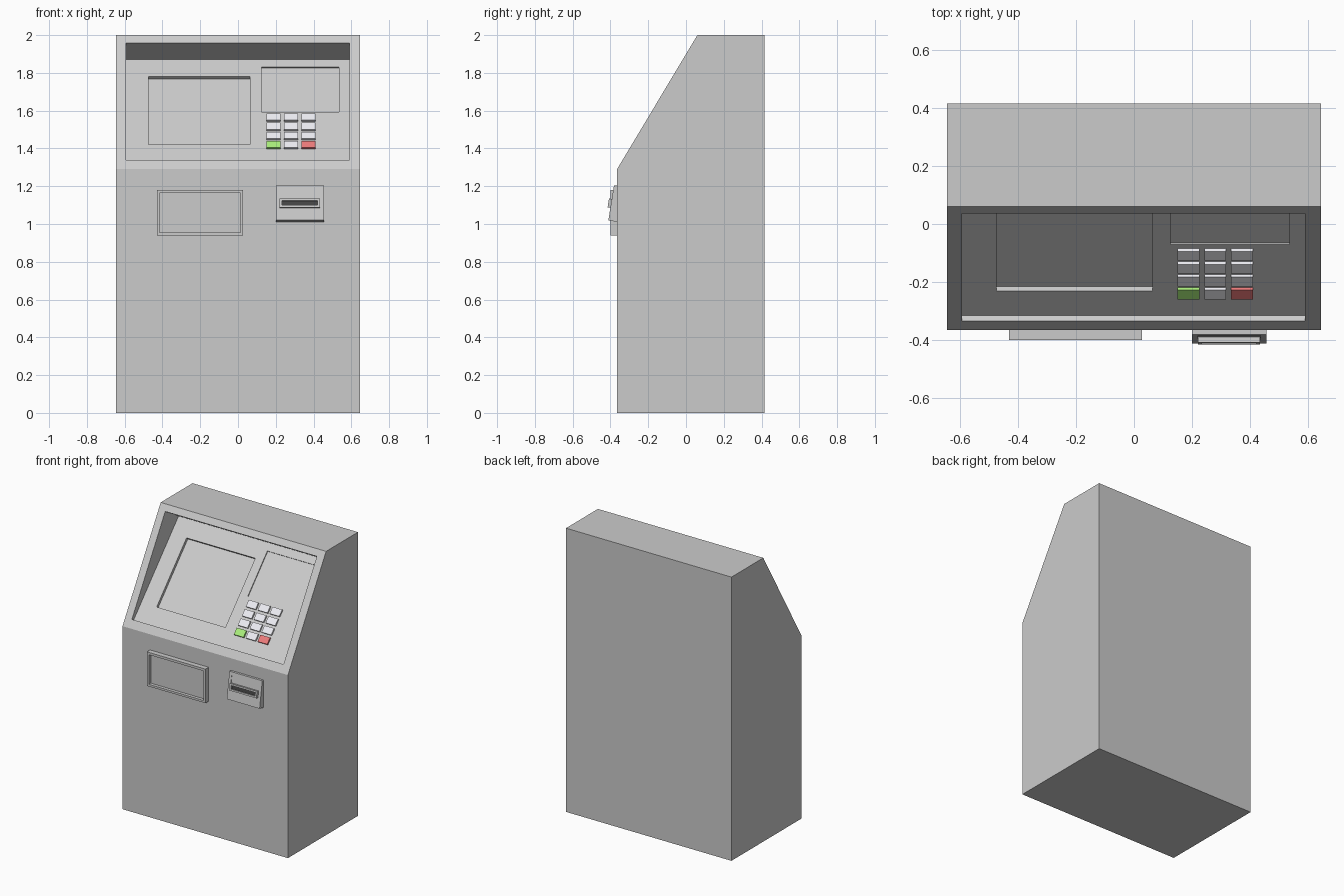
import bpy, bmesh
from mathutils import Vector

if "Cube" in bpy.data.objects:
    bpy.data.objects.remove(bpy.data.objects["Cube"])


def material(name, rgb):
    m = bpy.data.materials.new(name)
    m.diffuse_color = (*rgb, 1)
    m.use_nodes = True
    m.node_tree.nodes["Principled BSDF"].inputs["Base Color"].default_value = m.diffuse_color
    return m


def prism(name, profile, x0, x1, mat=None):
    """Extrude a (y, z) profile between two x positions."""
    bm = bmesh.new()
    face = bm.faces.new([bm.verts.new((x0, y, z)) for y, z in profile])
    ext = bmesh.ops.extrude_face_region(bm, geom=[face])
    moved = [v for v in ext["geom"] if isinstance(v, bmesh.types.BMVert)]
    bmesh.ops.translate(bm, verts=moved, vec=(x1 - x0, 0, 0))
    bmesh.ops.recalc_face_normals(bm, faces=bm.faces)
    mesh = bpy.data.meshes.new(name)
    bm.to_mesh(mesh)
    bm.free()
    obj = bpy.data.objects.new(name, mesh)
    bpy.context.collection.objects.link(obj)
    if mat:
        mesh.materials.append(mat)
    return obj


def box(y0, y1, z0, z1):
    return [(y0, z0), (y1, z0), (y1, z1), (y0, z1)]


def cut(obj, cutter):
    cutter.hide_render = True
    mod = obj.modifiers.new("cut", "BOOLEAN")
    mod.operation = "DIFFERENCE"
    mod.solver = "EXACT"
    mod.object = cutter
    bpy.context.view_layer.objects.active = obj
    bpy.ops.object.modifier_apply(modifier=mod.name)
    bpy.data.objects.remove(cutter)


# directions of the outer slope and of the sunken control panel
slope_out = Vector((-0.858, 0.514))
low, high = Vector((-0.315, 1.328)), Vector((0.185, 1.87))
along = (high - low).normalized()
out = Vector((-along.y, along.x))


def on_panel(s0, s1, h0, h1):
    """Rectangle profile measured along and out of the control panel."""
    return [low + along * s + out * h for s, h in ((s0, h0), (s1, h0), (s1, h1), (s0, h1))]


light = material("light_grey", (0.9, 0.9, 0.9))
dark = material("slot_dark", (0.06, 0.06, 0.06))
key_grey = material("key_grey", (0.85, 0.85, 0.9))
green = material("key_green", (0.4, 0.85, 0.2))
red = material("key_red", (0.85, 0.2, 0.2))

# cabinet with wedge-shaped recess, screen opening and shallow pocket
cabinet = prism("cabinet", [(-0.365, 0), (0.415, 0), (0.415, 2), (0.06, 2), (-0.365, 1.29)], -0.645, 0.645)
cut(cabinet, prism("recess_cutter", [low, high, high + slope_out * 0.25, low + slope_out * 0.1], -0.593, 0.59))
cut(cabinet, prism("screen_cutter", on_panel(0.125, 0.615, -0.022, 0.03), -0.473, 0.063))
cut(cabinet, prism("pocket_cutter", on_panel(0.361, 0.683, -0.007, 0.03), 0.125, 0.535))

# screen
prism("screen", on_panel(0.125, 0.615, -0.022, -0.02), -0.473, 0.063, light)

# keypad, four rows of three
for row in range(4):
    for col in range(3):
        mat = {(0, 0): green, (0, 2): red}.get((row, col), key_grey)
        s, x = 0.093 + 0.066 * row, 0.15 + 0.0925 * col
        prism(f"key_{row}_{col}", on_panel(s, s + 0.048, -0.002, 0.012), x, x + 0.075, mat)

# dispenser tray frame with sunken back
tray = prism("tray_frame", box(-0.4, -0.36, 0.94, 1.18), -0.43, 0.027, light)
cut(tray, prism("tray_cutter", box(-0.45, -0.34, 0.955, 1.163), -0.415, 0.012))
prism("tray_back", box(-0.378, -0.362, 0.954, 1.164), -0.416, 0.013)

# card reader: tilted housing, inset plate, slot bezel and slot
reader = prism("card_reader", [(-0.36, 1.01), (-0.411, 1.02), (-0.381, 1.205), (-0.36, 1.205)], 0.2, 0.456, light)
base, top = Vector((-0.411, 1.02)), Vector((-0.381, 1.205))
up = (top - base).normalized()
front = Vector((-up.y, up.x))


def on_reader(s0, s1, h0, h1):
    return [base + up * s + front * h for s, h in ((s0, h0), (s1, h0), (s1, h1), (s0, h1))]


cut(reader, prism("plate_cutter", on_reader(0.066, 0.164, -0.004, 0.03), 0.22, 0.436))
prism("reader_plate", on_reader(0.066, 0.164, -0.006, -0.003), 0.22, 0.436)
bezel = prism("slot_bezel", on_reader(0.067, 0.114, -0.004, 0.015), 0.221, 0.434)
cut(bezel, prism("slot_cutter", on_reader(0.078, 0.103, 0.003, 0.03), 0.233, 0.422))
prism("card_slot", on_reader(0.078, 0.103, 0.002, 0.005), 0.233, 0.422, dark)
